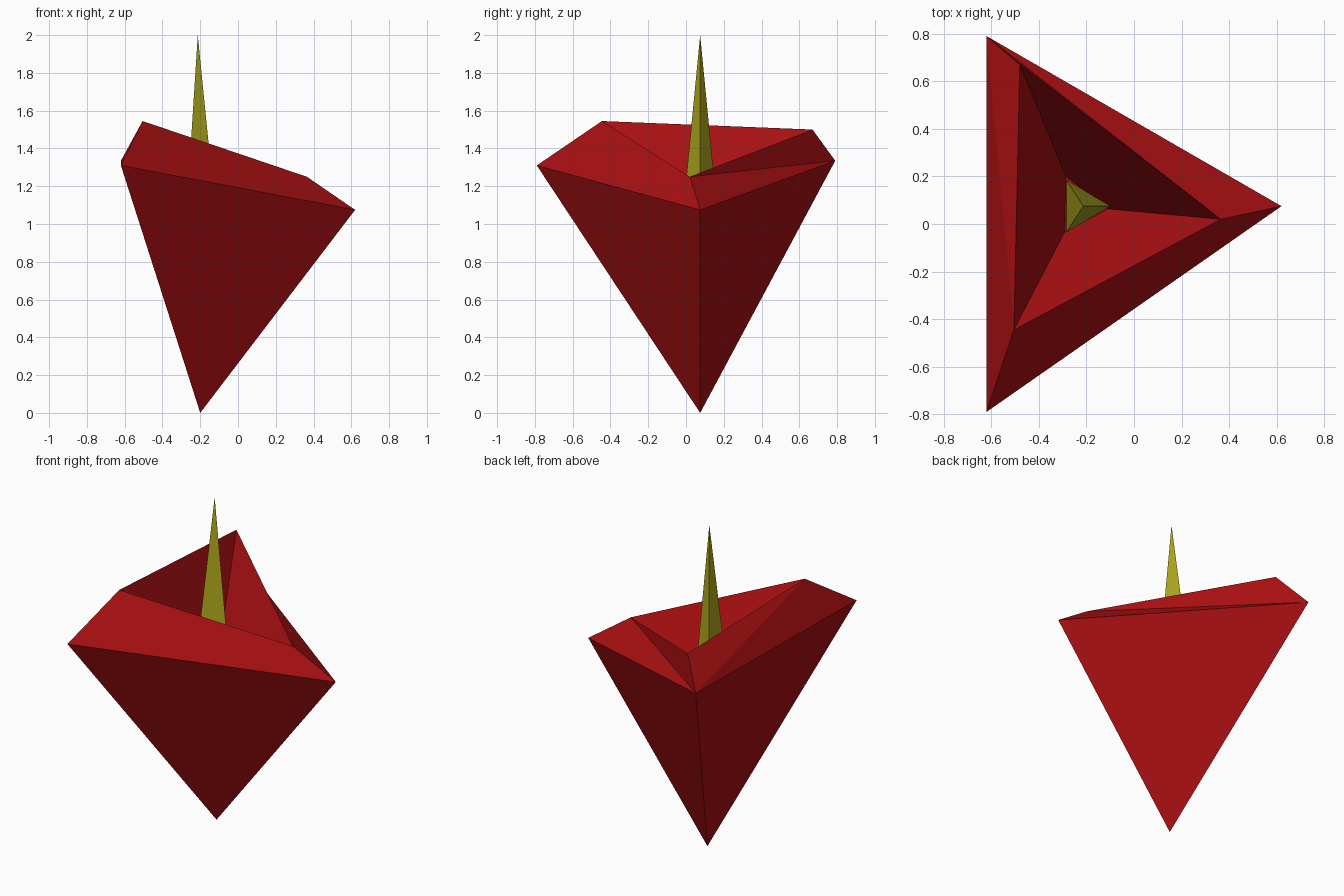
import bpy
import bmesh
from mathutils import Vector

cube = bpy.data.objects.get("Cube")
if cube:
    bpy.data.objects.remove(cube, do_unlink=True)


def make_material(name, color):
    mat = bpy.data.materials.new(name)
    mat.use_nodes = True
    mat.diffuse_color = color
    bsdf = mat.node_tree.nodes["Principled BSDF"]
    bsdf.inputs["Base Color"].default_value = color
    bsdf.inputs["Roughness"].default_value = 0.8
    return mat


def finish(name, bm, mat):
    bmesh.ops.recalc_face_normals(bm, faces=bm.faces)
    mesh = bpy.data.meshes.new(name)
    bm.to_mesh(mesh)
    bm.free()
    mesh.materials.append(mat)
    obj = bpy.data.objects.new(name, mesh)
    bpy.context.collection.objects.link(obj)
    return obj


def add_ring(bm, points):
    return [bm.verts.new(p) for p in points]


def fan(bm, ring, tip):
    for i in range(3):
        bm.faces.new((ring[i], ring[(i + 1) % 3], tip))


red = make_material("deep red", (0.40, 0.005, 0.006, 1))
yellow = make_material("olive yellow", (0.42, 0.39, 0.012, 1))

# Three-sided body: corners run front, side, back
shoulder = [(-0.62, -0.79, 1.31), (0.62, 0.075, 1.075), (-0.62, 0.79, 1.335)]
rim = [(-0.505, -0.445, 1.545), (0.365, 0.02, 1.25), (-0.48, 0.67, 1.5)]
pit_center = Vector((-0.235, 0.075, 0.87))
rim_center = sum((Vector(p) for p in rim), Vector()) / 3

# Pit floor is a small copy of the rim, keeping its tilt
floor = []
for p in rim:
    offset = Vector(p) - Vector((pit_center.x, pit_center.y, rim_center.z))
    floor.append(pit_center + offset * 0.21)

bm = bmesh.new()
outer, inner, base = (add_ring(bm, r) for r in (shoulder, rim, floor))
fan(bm, outer, bm.verts.new((-0.2, 0.075, 0)))

# Sloping shoulders; the two at the back corner are creased diagonally
bm.faces.new((outer[0], outer[1], inner[1], inner[0]))
bm.faces.new((outer[1], outer[2], inner[1]))
bm.faces.new((outer[2], inner[2], inner[1]))
bm.faces.new((outer[2], outer[0], inner[0]))
bm.faces.new((outer[2], inner[0], inner[2]))

# Pit walls and floor
for i in range(3):
    j = (i + 1) % 3
    bm.faces.new((inner[i], inner[j], base[j], base[i]))
bm.faces.new(base)
finish("body", bm, red)

# Slender three-sided spike standing in the pit
bm = bmesh.new()
foot = add_ring(bm, [(-0.285, -0.035, 0.87), (-0.1, 0.075, 0.87), (-0.285, 0.185, 0.87)])
bm.faces.new(foot)
fan(bm, foot, bm.verts.new((-0.213, 0.075, 2.0)))
finish("spike", bm, yellow)
